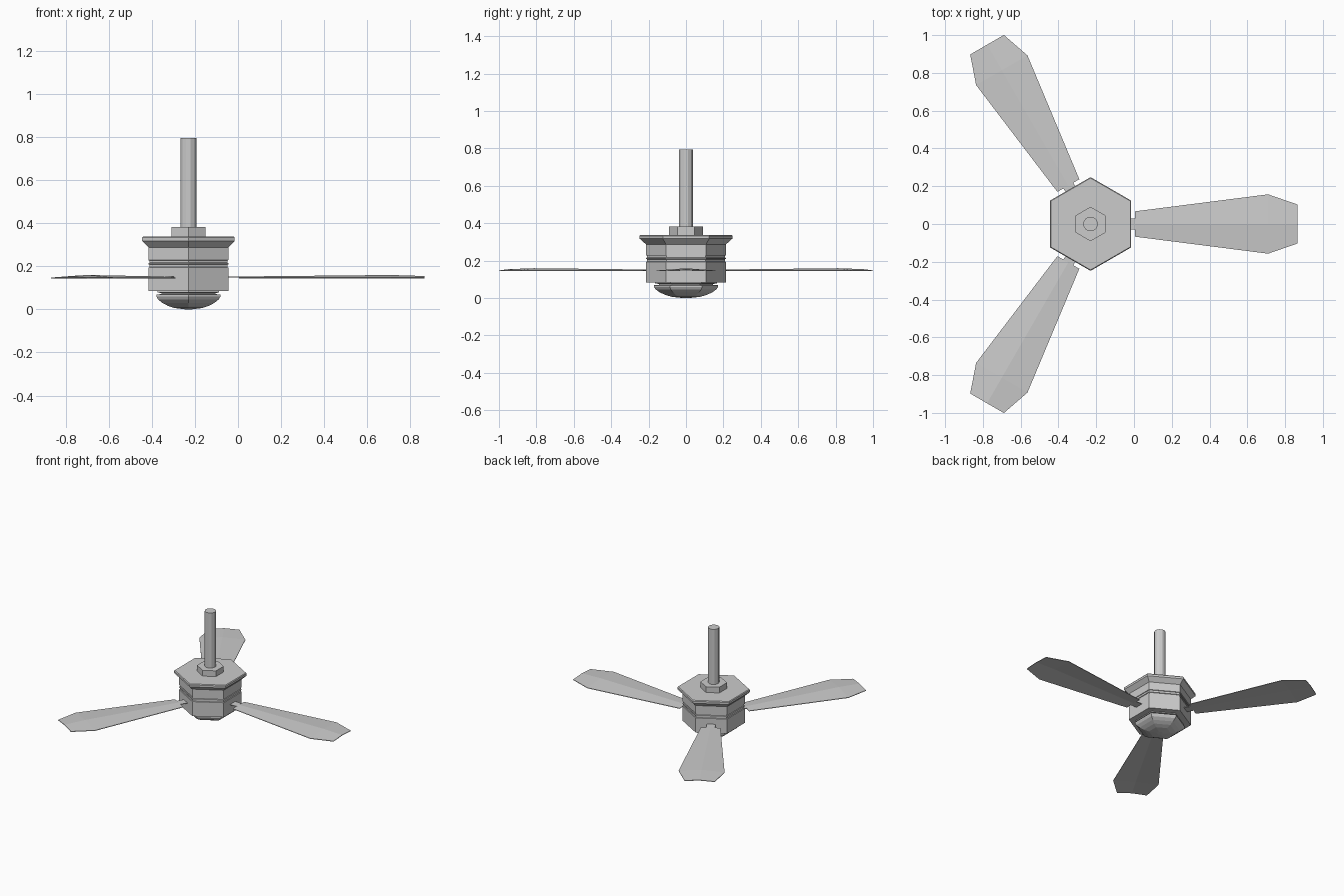
import bpy, bmesh
from math import sin, cos, pi, radians
from mathutils import Matrix

if "Cube" in bpy.data.objects:
    bpy.data.objects.remove(bpy.data.objects["Cube"])

HUB_X = -0.23


def finish(name, bm):
    bmesh.ops.recalc_face_normals(bm, faces=bm.faces)
    mesh = bpy.data.meshes.new(name)
    bm.to_mesh(mesh)
    bm.free()
    obj = bpy.data.objects.new(name, mesh)
    bpy.context.collection.objects.link(obj)
    return obj


def lathe(name, profile, sides=6, start=pi / 6):
    """Faceted turned solid from (corner radius, z) pairs, capped at both ends."""
    bm = bmesh.new()
    rings = []
    for r, z in profile:
        rings.append([bm.verts.new((HUB_X + r * cos(start + 2 * pi * i / sides),
                                    r * sin(start + 2 * pi * i / sides), z))
                      for i in range(sides)])
    for a, b in zip(rings, rings[1:]):
        for i in range(sides):
            j = (i + 1) % sides
            bm.faces.new((a[i], a[j], b[j], b[i]))
    bm.faces.new(rings[0])
    bm.faces.new(rings[-1])
    return finish(name, bm)


# Ceiling rod and its collar
lathe("rod", [(0.039, 0.33), (0.039, 0.795)], sides=12, start=pi / 12)
lathe("rod_collar", [(0.091, 0.33), (0.091, 0.381)])

# Motor housing with top flange and two narrow grooves
lathe("motor_housing", [
    (0.150, 0.084), (0.214, 0.084), (0.214, 0.193), (0.209, 0.195),
    (0.209, 0.207), (0.214, 0.209), (0.214, 0.214), (0.209, 0.216),
    (0.209, 0.226), (0.214, 0.228), (0.214, 0.287), (0.248, 0.317),
    (0.248, 0.332), (0.243, 0.338)])

# Neck ring and bottom dome
lathe("neck_ring", [(0.145, 0.055), (0.145, 0.075), (0.165, 0.078), (0.165, 0.09)])
lathe("bottom_dome", [
    (0.02, 0.0), (0.075, 0.006), (0.110, 0.016), (0.140, 0.030),
    (0.163, 0.046), (0.172, 0.060), (0.172, 0.068), (0.150, 0.070)])

# Blade stations: radius, half width, edge z, ridge z
STATIONS = [(0.235, 0.067, 0.147, 0.152),
            (0.940, 0.157, 0.147, 0.159),
            (1.096, 0.103, 0.147, 0.154)]
THICK = 0.004


def blade(name, angle):
    """Thin blade with a raised centre ridge, pointing along the angle."""
    bm = bmesh.new()
    rings = []
    for r, w, ze, zr in STATIONS:
        section = [(-w, ze), (0, zr), (w, ze), (w, ze - THICK), (0, zr - THICK), (-w, ze - THICK)]
        rings.append([bm.verts.new((r, y, z)) for y, z in section])
    for a, b in zip(rings, rings[1:]):
        for i in range(6):
            j = (i + 1) % 6
            bm.faces.new((a[i], a[j], b[j], b[i]))
    bm.faces.new(rings[0])
    bm.faces.new(rings[-1])
    bm.transform(Matrix.Translation((HUB_X, 0, 0)) @ Matrix.Rotation(angle, 4, 'Z'))
    return finish(name, bm)


def arm(name, angle):
    """Flat bracket joining housing and blade root."""
    bm = bmesh.new()
    bmesh.ops.create_cube(bm, size=1)
    bm.transform(Matrix.Translation((HUB_X, 0, 0)) @ Matrix.Rotation(angle, 4, 'Z')
                 @ Matrix.Translation((0.208, 0, 0.149))
                 @ Matrix.Diagonal((0.06, 0.06, 0.004, 1)))
    return finish(name, bm)


# Three blades with their brackets
for k in range(3):
    a = radians(120 * k)
    blade(f"blade_{k + 1}", a)
    arm(f"blade_arm_{k + 1}", a)
